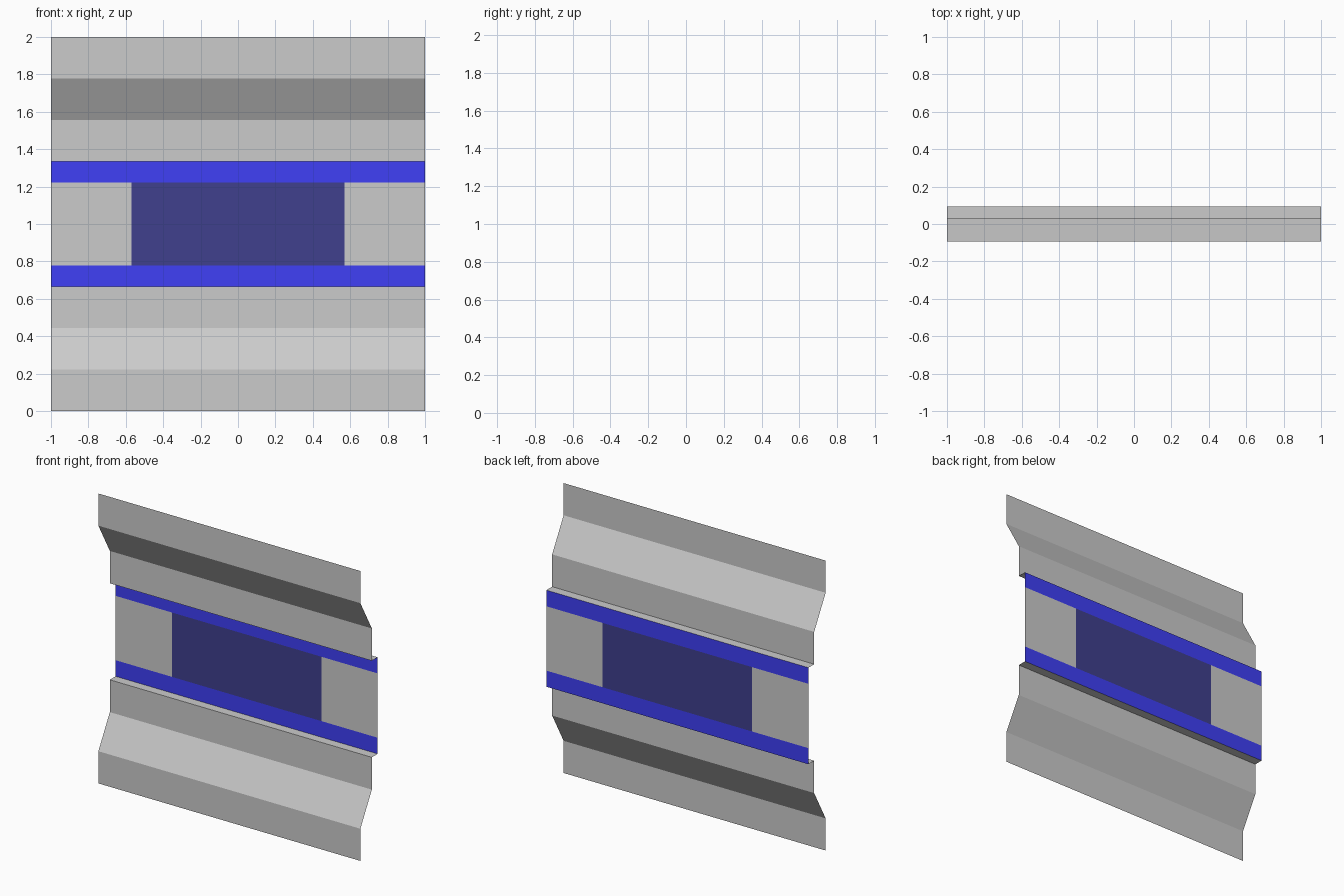
import bpy, bmesh

if "Cube" in bpy.data.objects:
    bpy.data.objects.remove(bpy.data.objects["Cube"])

HALF = 1.0
BACK, MID, FRONT = 0.094, 0.031, -0.094
DARK_X = 0.57


def material(name, rgb):
    m = bpy.data.materials.new(name)
    m.diffuse_color = (*rgb, 1)
    m.use_nodes = True
    m.node_tree.nodes["Principled BSDF"].inputs["Base Color"].default_value = m.diffuse_color
    return m


def sheet(name, profile, x0, x1, mat=None):
    """Sweep an open (y, z) profile along x into a thin sheet."""
    bm = bmesh.new()
    rows = [[bm.verts.new((x, y, z)) for x in (x0, x1)] for y, z in profile]
    for a, b in zip(rows, rows[1:]):
        bm.faces.new((a[0], a[1], b[1], b[0]))
    me = bpy.data.meshes.new(name)
    bm.to_mesh(me)
    bm.free()
    if mat:
        me.materials.append(mat)
    ob = bpy.data.objects.new(name, me)
    bpy.context.collection.objects.link(ob)
    return ob


blue = material("blue", (0.05, 0.05, 0.92))
navy = material("navy", (0.05, 0.05, 0.27))

# Folded grey sheet and blue stripe, for the lower half and its mirror above
fold = [(FRONT, 0), (FRONT, 0.222), (MID, 0.444), (MID, 0.667), (BACK, 0.667)]
stripe = [(BACK, 0.667), (BACK, 0.778)]
flip = lambda prof: [(y, 2 - z) for y, z in reversed(prof)]
for side, f in (("lower", lambda p: p), ("upper", flip)):
    sheet(side + "_folded_sheet", f(fold), -HALF, HALF)
    sheet(side + "_blue_stripe", f(stripe), -HALF, HALF, blue)

# Recessed centre band: dark panel between two grey panels
band = [(BACK, 0.778), (BACK, 1.222)]
sheet("dark_panel", band, -DARK_X, DARK_X, navy)
sheet("left_panel", band, -HALF, -DARK_X)
sheet("right_panel", band, DARK_X, HALF)
